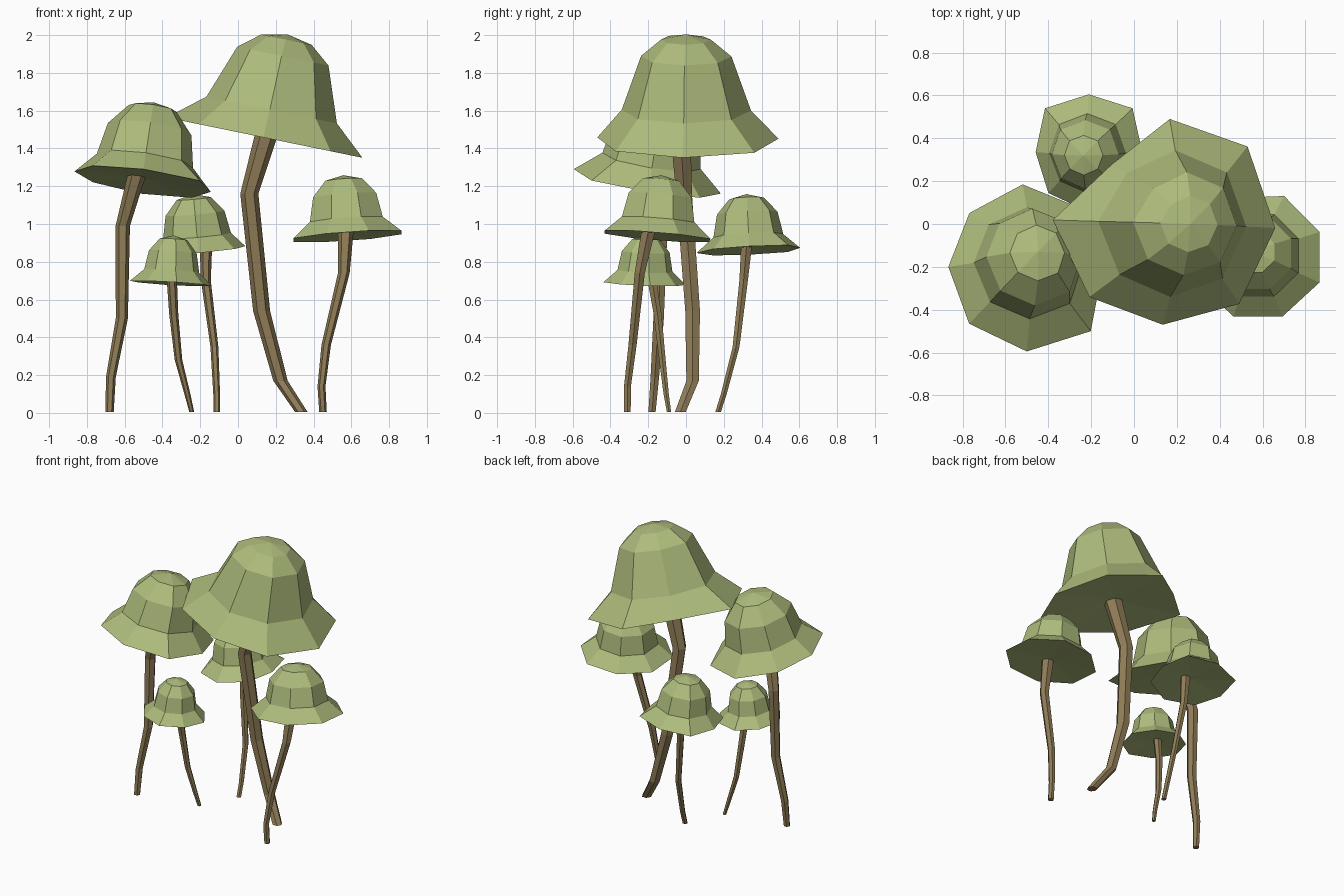
import bpy
import math
from mathutils import Vector


def material(name, rgb):
    m = bpy.data.materials.new(name)
    m.diffuse_color = (*rgb, 1)
    return m


GREEN = material("moss green", (0.42, 0.50, 0.20))
BROWN = material("stem brown", (0.28, 0.205, 0.095))


def make(name, verts, faces, mat):
    me = bpy.data.meshes.new(name)
    me.from_pydata([tuple(v) for v in verts], [], faces)
    me.materials.append(mat)
    ob = bpy.data.objects.new(name, me)
    bpy.context.collection.objects.link(ob)
    return ob


def bridge(rings, n):
    return [(r * n + i, r * n + (i + 1) % n, (r + 1) * n + (i + 1) % n, (r + 1) * n + i)
            for r in range(rings - 1) for i in range(n)]


# Eight-sided bell cap: wavy brim, waist, shoulder, crown, closed by a shallow underside
def cap(name, center, slope, height, radii, phase, profile):
    n = 8
    normal = Vector((-slope[0], -slope[1], 1)).normalized()
    c = Vector(center)
    u = Vector((1, 0, slope[0])).normalized()
    v = normal.cross(u)
    mean = sum(radii) / n
    verts = []
    for k, (rf, hf) in enumerate([(1, 0)] + profile):
        for i in range(n):
            a = math.radians(phase + 45 * i)
            wave = 1 + (radii[i] / mean - 1) * (1 if k == 0 else 0.3)
            r = mean * rf * wave
            verts.append(c + (u * math.cos(a) + v * math.sin(a)) * r + normal * height * hf)
    rings = len(profile) + 1
    faces = bridge(rings, n)
    top, under = len(verts), len(verts) + 1
    verts += [c + normal * height, c + normal * height * 0.06]
    base = (rings - 1) * n
    for i in range(n):
        j = (i + 1) % n
        faces += [(base + i, base + j, top), (j, i, under)]
    make(name, verts, faces, GREEN)


# Bent six-sided stem swept through a few (x, y, z, radius) points
def stem(name, path):
    n = 6
    verts = [(x + r * math.cos(math.tau * i / n), y + r * math.sin(math.tau * i / n), z)
             for x, y, z, r in path for i in range(n)]
    k = len(path)
    faces = bridge(k, n) + [tuple(reversed(range(n))), tuple(range((k - 1) * n, k * n))]
    make(name, verts, faces, BROWN)


TALL = [(0.70, 0.27), (0.49, 0.79), (0.27, 0.95)]
ROUND = [(0.68, 0.26), (0.59, 0.66), (0.34, 0.92)]

# Caps
cap("large_cap", (0.15, 0, 1.455), (-0.205, 0), 0.56,
    [0.52, 0.53, 0.49, 0.38, 0.54, 0.50, 0.47, 0.51], -2, TALL)
cap("left_cap", (-0.51, -0.20, 1.225), (-0.15, -0.17), 0.43,
    [0.37, 0.39, 0.39, 0.36, 0.36, 0.38, 0.40, 0.43], 0, ROUND)
cap("back_cap", (-0.21, 0.335, 0.86), (0.09, 0.05), 0.30,
    [0.25, 0.29, 0.27, 0.29, 0.25, 0.27, 0.28, 0.27], 0, ROUND)
cap("right_cap", (0.58, -0.155, 0.935), (0.07, -0.08), 0.325,
    [0.31, 0.31, 0.30, 0.31, 0.31, 0.30, 0.30, 0.31], 22.5, ROUND)
cap("small_cap", (-0.355, -0.22, 0.685), (-0.06, -0.04), 0.255,
    [0.22, 0.21, 0.22, 0.21, 0.22, 0.21, 0.22, 0.21], 8, ROUND)

# Stems
stem("large_stem", [(0.335, -0.03, 0.005, 0.033), (0.225, 0.035, 0.17, 0.038), (0.125, 0.035, 0.54, 0.045),
                    (0.06, -0.01, 1.16, 0.048), (0.155, -0.03, 1.49, 0.062)])
stem("left_stem", [(-0.68, -0.18, 0.005, 0.022), (-0.673, -0.165, 0.19, 0.026), (-0.615, -0.145, 0.5, 0.032),
                   (-0.61, -0.13, 0.99, 0.038), (-0.53, -0.19, 1.28, 0.05)])
stem("back_stem", [(-0.112, 0.17, 0.005, 0.017), (-0.113, 0.2, 0.1, 0.018), (-0.125, 0.265, 0.35, 0.021),
                   (-0.17, 0.305, 0.7, 0.026), (-0.17, 0.32, 0.88, 0.033)])
stem("right_stem", [(0.45, -0.31, 0.005, 0.02), (0.442, -0.31, 0.14, 0.021), (0.467, -0.283, 0.36, 0.025),
                    (0.56, -0.245, 0.74, 0.031), (0.57, -0.2, 0.96, 0.042)])
stem("small_stem", [(-0.245, -0.09, 0.005, 0.013), (-0.268, -0.105, 0.1, 0.016), (-0.315, -0.125, 0.28, 0.02),
                    (-0.34, -0.15, 0.52, 0.024), (-0.35, -0.18, 0.7, 0.027)])
